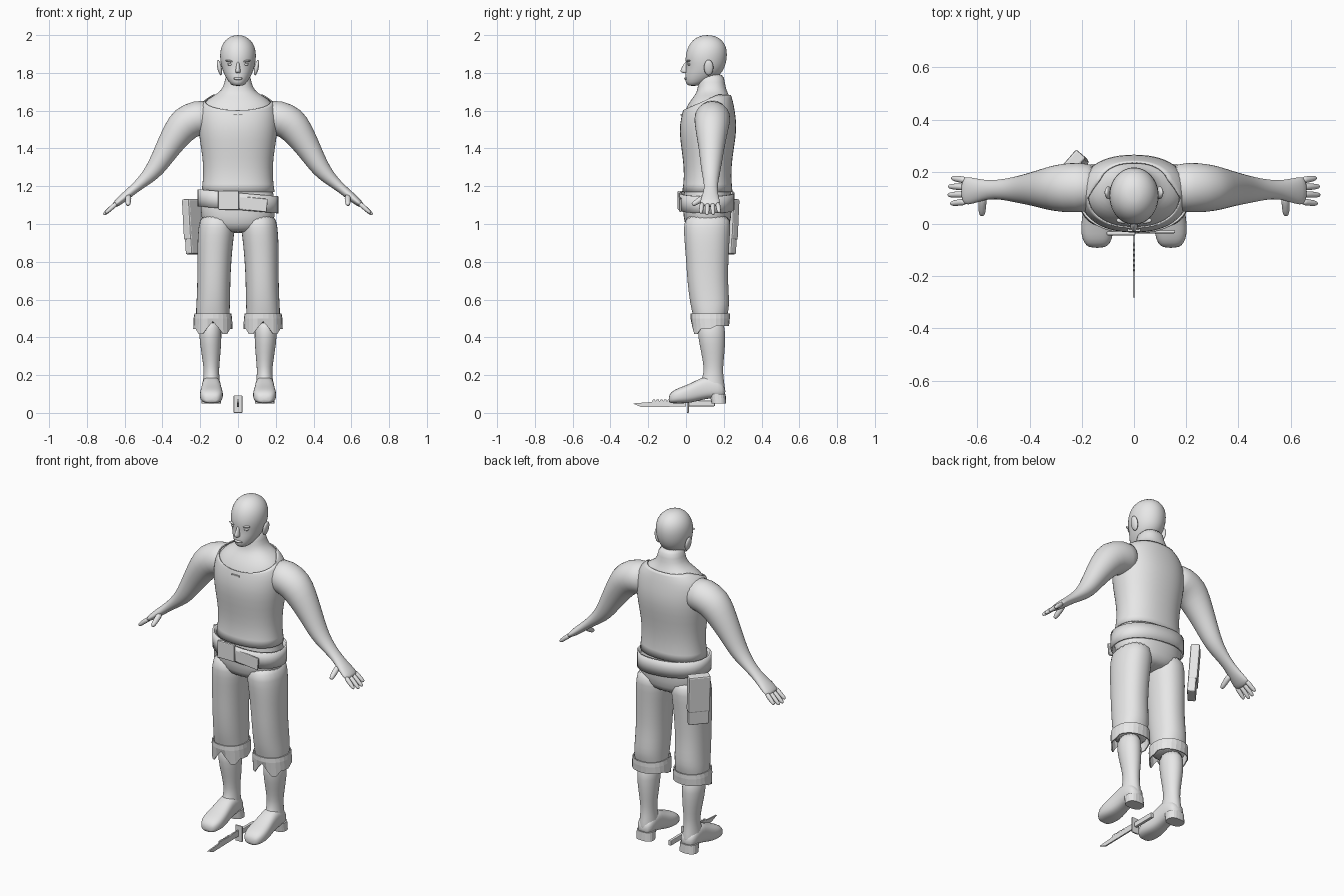
import bpy, bmesh, math
from mathutils import Vector, Matrix

grey = bpy.data.materials.new("plain_grey")
grey.diffuse_color = (0.8, 0.8, 0.8, 1)


def finish(name, bm, smooth=True, subsurf=0, thick=0.0):
    bmesh.ops.recalc_face_normals(bm, faces=bm.faces)
    me = bpy.data.meshes.new(name)
    bm.to_mesh(me)
    bm.free()
    me.materials.append(grey)
    ob = bpy.data.objects.new(name, me)
    bpy.context.collection.objects.link(ob)
    for f in me.polygons:
        f.use_smooth = smooth
    if subsurf:
        ob.modifiers.new("round", "SUBSURF").levels = subsurf
        ob.modifiers["round"].render_levels = subsurf
    if thick:
        mod = ob.modifiers.new("thickness", "SOLIDIFY")
        mod.thickness, mod.offset = thick, 1
    return ob


def loft_mesh(rings, n=20, p=2.0, caps=True):
    """Join rings of (centre, half axis u, half axis v) into a tube."""
    bm = bmesh.new()
    loops = []
    for c, u, v in rings:
        c, u, v = Vector(c), Vector(u), Vector(v)
        loop = []
        for i in range(n):
            a = 2 * math.pi * i / n
            k, m = math.cos(a), math.sin(a)
            k = math.copysign(abs(k) ** (2 / p), k)
            m = math.copysign(abs(m) ** (2 / p), m)
            loop.append(bm.verts.new(c + u * k + v * m))
        loops.append(loop)
    for a, b in zip(loops, loops[1:]):
        for i in range(n):
            j = (i + 1) % n
            bm.faces.new((a[i], a[j], b[j], b[i]))
    if caps:
        bm.faces.new(loops[0])
        bm.faces.new(loops[-1])
    return bm


def loft(name, rings, n=20, p=2.0):
    return finish(name, loft_mesh(rings, n, p), subsurf=1)


def level(z, front, back, rx, cx=0.0, pad=0.0):
    """Horizontal ring from its front and back y and half width."""
    return ((cx, (front + back) / 2, z), (rx + pad, 0, 0), (0, (back - front) / 2 + pad, 0))


def box(name, centre, size, rot=None, bevel=0.0):
    bm = bmesh.new()
    bmesh.ops.create_cube(bm, size=1)
    bmesh.ops.scale(bm, vec=size, verts=bm.verts)
    if bevel:
        bmesh.ops.bevel(bm, geom=bm.edges[:], offset=bevel, segments=2, affect='EDGES', profile=0.5)
    m = Matrix.Translation(centre) @ (rot or Matrix())
    bmesh.ops.transform(bm, matrix=m, verts=bm.verts)
    return finish(name, bm, smooth=False)


def blob(name, centre, size, rot=None):
    bm = bmesh.new()
    bmesh.ops.create_uvsphere(bm, u_segments=14, v_segments=10, radius=1)
    m = Matrix.Translation(centre) @ (rot or Matrix()) @ Matrix.Diagonal((*size, 1))
    bmesh.ops.transform(bm, matrix=m, verts=bm.verts)
    return finish(name, bm)


# torso, from pelvis to neck
TORSO = [(0.95, 0.02, 0.21, 0.12), (1.0, -0.01, 0.235, 0.19), (1.08, -0.018, 0.245, 0.203),
         (1.17, -0.012, 0.238, 0.186), (1.25, 0.0, 0.23, 0.174), (1.35, -0.008, 0.236, 0.178),
         (1.45, -0.024, 0.254, 0.196), (1.53, -0.026, 0.26, 0.203), (1.6, -0.008, 0.25, 0.2),
         (1.65, 0.02, 0.24, 0.175), (1.68, 0.045, 0.23, 0.13), (1.705, 0.06, 0.215, 0.088),
         (1.75, 0.065, 0.205, 0.07), (1.8, 0.07, 0.2, 0.065)]
loft("torso", [level(*r) for r in TORSO], 28, 2.25)

# sleeveless shirt, cut by a sloping neckline
bm = loft_mesh([level(*r, pad=0.003) for r in TORSO[3:11]], 28, 2.25, caps=False)
bmesh.ops.bisect_plane(bm, geom=bm.verts[:] + bm.edges[:] + bm.faces[:], plane_co=(0, 0.0, 1.605),
                       plane_no=(0, -0.45, 1), clear_outer=True)
finish("shirt", bm, subsurf=1, thick=0.006)
box("shirt_lace", (0, -0.022, 1.578), (0.05, 0.012, 0.008))

# head
HEAD = [(1.73, 0.012, 0.06, 0.026), (1.748, -0.004, 0.12, 0.047), (1.79, -0.006, 0.185, 0.074),
        (1.83, 0.002, 0.206, 0.088), (1.87, -0.006, 0.217, 0.096), (1.92, 0.002, 0.219, 0.096),
        (1.96, 0.022, 0.204, 0.08), (1.987, 0.052, 0.174, 0.052), (2.0, 0.09, 0.135, 0.02)]
loft("head", [level(*r) for r in HEAD], 24)
loft("nose", [level(1.798, -0.018, 0.02, 0.014), level(1.808, -0.036, 0.02, 0.016),
              level(1.83, -0.022, 0.02, 0.01), level(1.862, -0.006, 0.02, 0.008)], 10)
blob("mouth", (0, 0.004, 1.77), (0.026, 0.014, 0.008))

# belt and buckle
bm = loft_mesh([level(z, -0.026, 0.246, 0.205) for z in (1.075, 1.12, 1.165)], 36, 2.25, caps=False)
for v in bm.verts:
    v.co.z -= 0.09 * v.co.x
finish("belt", bm, thick=0.01)
box("buckle", (-0.05, -0.036, 1.125), (0.11, 0.016, 0.1), bevel=0.005)
box("belt_end", (0.08, -0.03, 1.105), (0.15, 0.012, 0.07), Matrix.Rotation(0.1, 4, 'Y'), 0.005)

# pouch on the back of the hip
turn = Matrix.Rotation(math.radians(49), 4, 'Z') @ Matrix.Rotation(math.radians(-4), 4, 'X')
box("pouch", (-0.232, 0.216, 0.985), (0.115, 0.045, 0.29), turn, 0.008)
box("pouch_flap", Vector((-0.232, 0.216, 0.985)) + turn @ Vector((0, 0.003, 0.04)),
    (0.12, 0.05, 0.215), turn, 0.008)

for s, side in ((1, "left"), (-1, "right")):
    # eyes, brows and ears
    blob(side + "_eye", (s * 0.04, 0.018, 1.845), (0.017, 0.011, 0.007))
    blob(side + "_brow", (s * 0.042, 0.014, 1.862), (0.026, 0.012, 0.006), Matrix.Rotation(-s * 0.15, 4, 'Y'))
    blob(side + "_ear", (s * 0.098, 0.12, 1.828), (0.012, 0.025, 0.042), Matrix.Rotation(s * 0.2, 4, 'Y'))

    # arm: x, y, z, thickness, half depth, path slope angle
    arm = []
    for x, y, z, r, ry, deg in [(0.13, 0.14, 1.57, 0.085, 0.085, 0), (0.205, 0.14, 1.565, 0.098, 0.098, -18),
                                (0.28, 0.138, 1.537, 0.094, 0.094, -42), (0.33, 0.136, 1.47, 0.08, 0.082, -48),
                                (0.375, 0.135, 1.4, 0.067, 0.068, -50), (0.418, 0.133, 1.325, 0.055, 0.058, -50),
                                (0.455, 0.132, 1.272, 0.045, 0.049, -48), (0.5, 0.132, 1.228, 0.033, 0.04, -42),
                                (0.55, 0.132, 1.186, 0.025, 0.035, -40), (0.595, 0.128, 1.148, 0.024, 0.044, -42),
                                (0.635, 0.127, 1.115, 0.02, 0.055, -42), (0.658, 0.127, 1.096, 0.014, 0.052, -42)]:
        a = math.radians(deg)
        arm.append(((s * x, y, z), (0, ry, 0), (-s * math.sin(a) * r, 0, math.cos(a) * r)))
    loft(side + "_arm", arm)

    # fingers and thumb
    def digit(name, a, b, r):
        a, b = Vector(a), Vector(b)
        d = (b - a).normalized()
        u = d.cross(Vector((0, 0, 1))).normalized()
        w = u.cross(d)
        loft(name, [(a.lerp(b, t), u * r * k, w * r * k)
                    for t, k in ((0, 1.1), (0.5, 1), (0.88, 0.85), (1, 0.45))], 8)
    for i, (y0, y1, tip) in enumerate([(0.086, 0.078, 0.702), (0.114, 0.111, 0.712),
                                       (0.141, 0.144, 0.71), (0.167, 0.176, 0.698)]):
        digit(f"{side}_finger_{i + 1}", (s * 0.64, y0, 1.112), (s * tip, y1, 1.112 - (tip - 0.64) * 0.88), 0.0135)
    digit(side + "_thumb", (s * 0.58, 0.11, 1.152), (s * 0.582, 0.032, 1.1), 0.017)

    # trouser leg
    leg = [(1.06, -0.005, 0.235, 0.085, 0.112), (0.98, -0.014, 0.236, 0.098, 0.113),
           (0.9, -0.008, 0.23, 0.095, 0.121), (0.8, 0.0, 0.225, 0.09, 0.125),
           (0.7, 0.006, 0.222, 0.088, 0.128), (0.6, 0.018, 0.23, 0.089, 0.13),
           (0.55, 0.028, 0.228, 0.09, 0.133), (0.5, 0.04, 0.215, 0.089, 0.133), (0.47, 0.045, 0.21, 0.085, 0.133)]
    loft(side + "_trouser_leg", [level(z, f, b, rx, s * cx) for z, f, b, rx, cx in leg], 24, 2.2)

    # rolled cuff with a torn notch at the front
    bm = loft_mesh([level(0.525, 0.03, 0.226, 0.092, s * 0.133), level(0.5, 0.03, 0.226, 0.096, s * 0.133),
                    level(0.45, 0.038, 0.222, 0.098, s * 0.133)], 24, 2.2, caps=False)
    for v in bm.verts:
        if v.co.z < 0.46:
            dx, front = abs(v.co.x - s * 0.133), v.co.y < 0.13
            v.co.z = 0.46 if not front else (0.485 if dx < 0.01 else 0.45 if dx < 0.04 else 0.417 if dx < 0.075 else 0.445)
    finish(side + "_cuff", bm, smooth=False, thick=0.006)

    # boot shaft
    shaft = [(0.5, 0.06, 0.205, 0.06, 0.145), (0.4, 0.062, 0.21, 0.06, 0.147), (0.32, 0.08, 0.205, 0.052, 0.143),
             (0.24, 0.095, 0.196, 0.041, 0.141), (0.19, 0.09, 0.198, 0.042, 0.141),
             (0.13, 0.06, 0.208, 0.05, 0.141), (0.09, 0.06, 0.212, 0.05, 0.141)]
    loft(side + "_boot_shaft", [level(z, f, b, rx, s * cx) for z, f, b, rx, cx in shaft])

    # boot foot, lofted from heel to toe: y, bottom, top, half width
    foot = [(0.21, 0.085, 0.14, 0.035), (0.17, 0.08, 0.18, 0.05), (0.11, 0.075, 0.2, 0.05), (0.06, 0.062, 0.175, 0.053),
            (0.01, 0.05, 0.15, 0.061), (-0.04, 0.05, 0.132, 0.063), (-0.075, 0.05, 0.115, 0.05), (-0.092, 0.055, 0.09, 0.03)]
    loft(side + "_boot_foot", [((s * 0.141, y, (lo + hi) / 2), (w, 0, 0), (0, 0, (hi - lo) / 2))
                               for y, lo, hi, w in foot], 20, 2.7)
    bm = loft_mesh([level(0.05, 0.135, 0.212, 0.052, s * 0.141), level(0.1, 0.125, 0.21, 0.05, s * 0.141)], 20, 2.6)
    finish(side + "_boot_heel", bm, smooth=False)

# knife lying between the feet, with a toothed back edge
outline = [(0.0, 0.034), (-0.235, 0.03), (-0.282, 0.05), (-0.18, 0.058)]
for i in range(5):
    y = -0.175 + i * 0.02
    outline += [(y, 0.07), (y + 0.011, 0.07), (y + 0.014, 0.061)]
outline += [(-0.07, 0.068), (0.0, 0.068)]
bm = bmesh.new()
face = bm.faces.new([bm.verts.new((-0.004, y, z)) for y, z in outline])
ext = bmesh.ops.extrude_face_region(bm, geom=[face])
bmesh.ops.translate(bm, vec=(0.008, 0, 0), verts=[g for g in ext["geom"] if isinstance(g, bmesh.types.BMVert)])
finish("knife_blade", bm, smooth=False)
box("knife_guard", (0, 0.01, 0.046), (0.045, 0.01, 0.092), bevel=0.003)
box("knife_handle", (0, 0.083, 0.05), (0.018, 0.14, 0.03), bevel=0.004)
